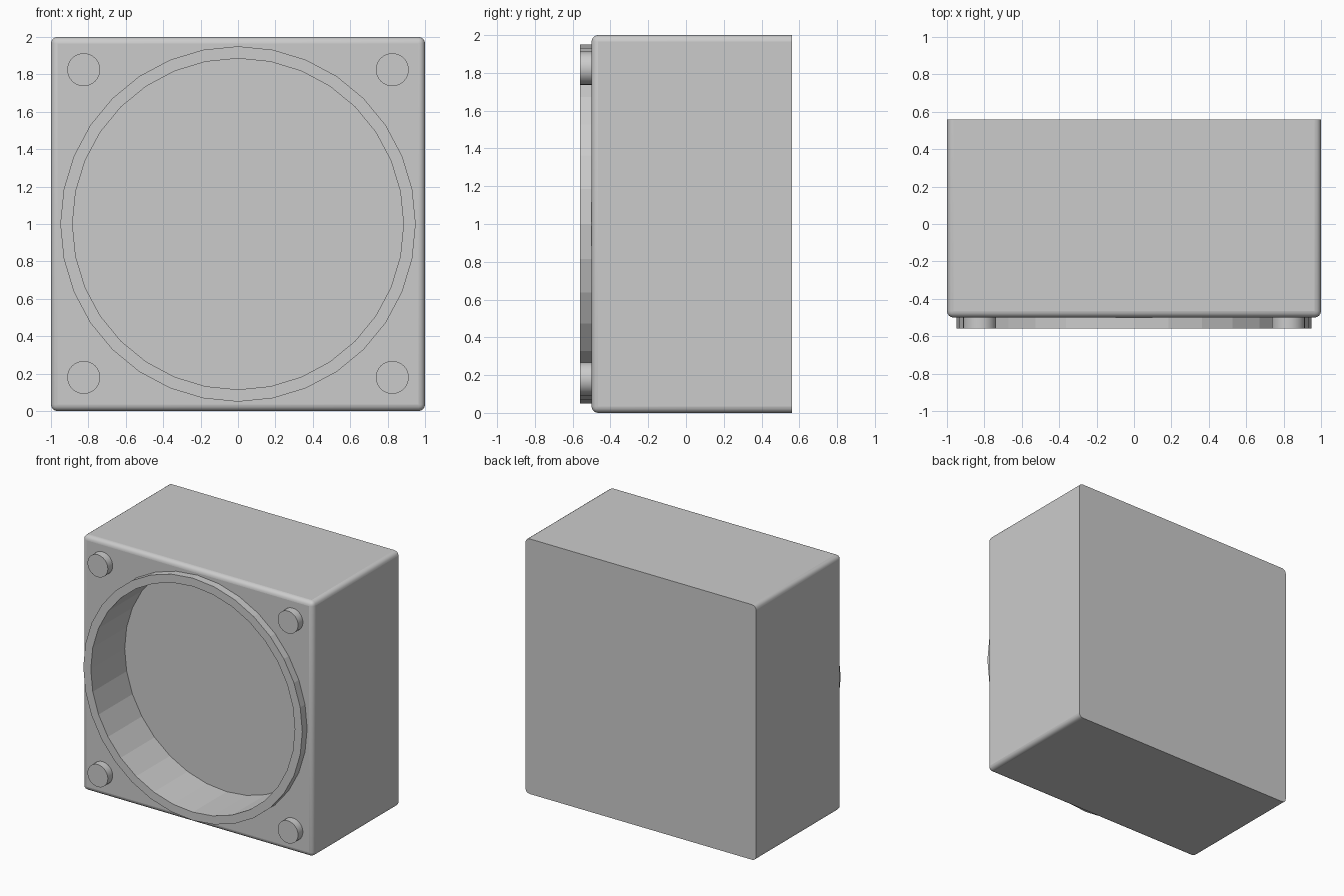
import bpy, bmesh, math

if "Cube" in bpy.data.objects:
    bpy.data.objects.remove(bpy.data.objects["Cube"])

FRONT, BACK, LIP = -0.5, 0.56, -0.56
FLOOR = -0.14
SIDES = 32


def make_object(name, bm):
    bmesh.ops.recalc_face_normals(bm, faces=bm.faces)
    mesh = bpy.data.meshes.new(name)
    bm.to_mesh(mesh)
    bm.free()
    obj = bpy.data.objects.new(name, mesh)
    bpy.context.collection.objects.link(obj)
    return obj


def circle(bm, radius, y, x=0.0, z=1.0):
    return [bm.verts.new((x + radius * math.sin(2 * math.pi * i / SIDES), y,
                          z + radius * math.cos(2 * math.pi * i / SIDES)))
            for i in range(SIDES)]


def bridge(bm, a, b):
    return [bm.faces.new((a[i], a[(i + 1) % SIDES], b[(i + 1) % SIDES], b[i]))
            for i in range(SIDES)]


def cylinder(name, radius, y0, y1, x=0.0, z=1.0, smooth=False):
    bm = bmesh.new()
    a, b = circle(bm, radius, y0, x, z), circle(bm, radius, y1, x, z)
    for f in bridge(bm, a, b):
        f.smooth = smooth
    bm.faces.new(a)
    bm.faces.new(b)
    return make_object(name, bm)


# Main housing: rounded everywhere except around the flat back
bm = bmesh.new()
bmesh.ops.create_cube(bm, size=1)
for v in bm.verts:
    v.co = (v.co.x * 2, BACK if v.co.y > 0 else FRONT, v.co.z * 2 + 1)
edges = [e for e in bm.edges if not all(v.co.y > 0 for v in e.verts)]
bmesh.ops.bevel(bm, geom=edges, offset=0.035, offset_type='OFFSET',
                segments=4, profile=0.5, affect='EDGES')
for f in bm.faces:
    f.smooth = f.calc_area() < 0.2
housing = make_object("housing", bm)

# Round recess cut into the front
cutter = cylinder("recess_cutter", 0.885, -0.8, FLOOR)
cutter.hide_render = True
cutter.hide_set(True)
cut = housing.modifiers.new("recess", 'BOOLEAN')
cut.operation = 'DIFFERENCE'
cut.solver = 'EXACT'
cut.object = cutter

# Raised faceted ring around the recess
bm = bmesh.new()
loops = [circle(bm, r, y) for r, y in
         ((0.885, FRONT), (0.885, LIP), (0.95, LIP), (0.95, FRONT))]
for i in range(4):
    bridge(bm, loops[i], loops[(i + 1) % 4])
make_object("front_ring", bm)

# Round pegs in the four corners
for sx, side in ((-1, "left"), (1, "right")):
    for z, level in ((0.18, "bottom"), (1.825, "top")):
        cylinder(f"peg_{level}_{side}", 0.088, LIP, FRONT + 0.02,
                 sx * 0.825, z, smooth=True)
